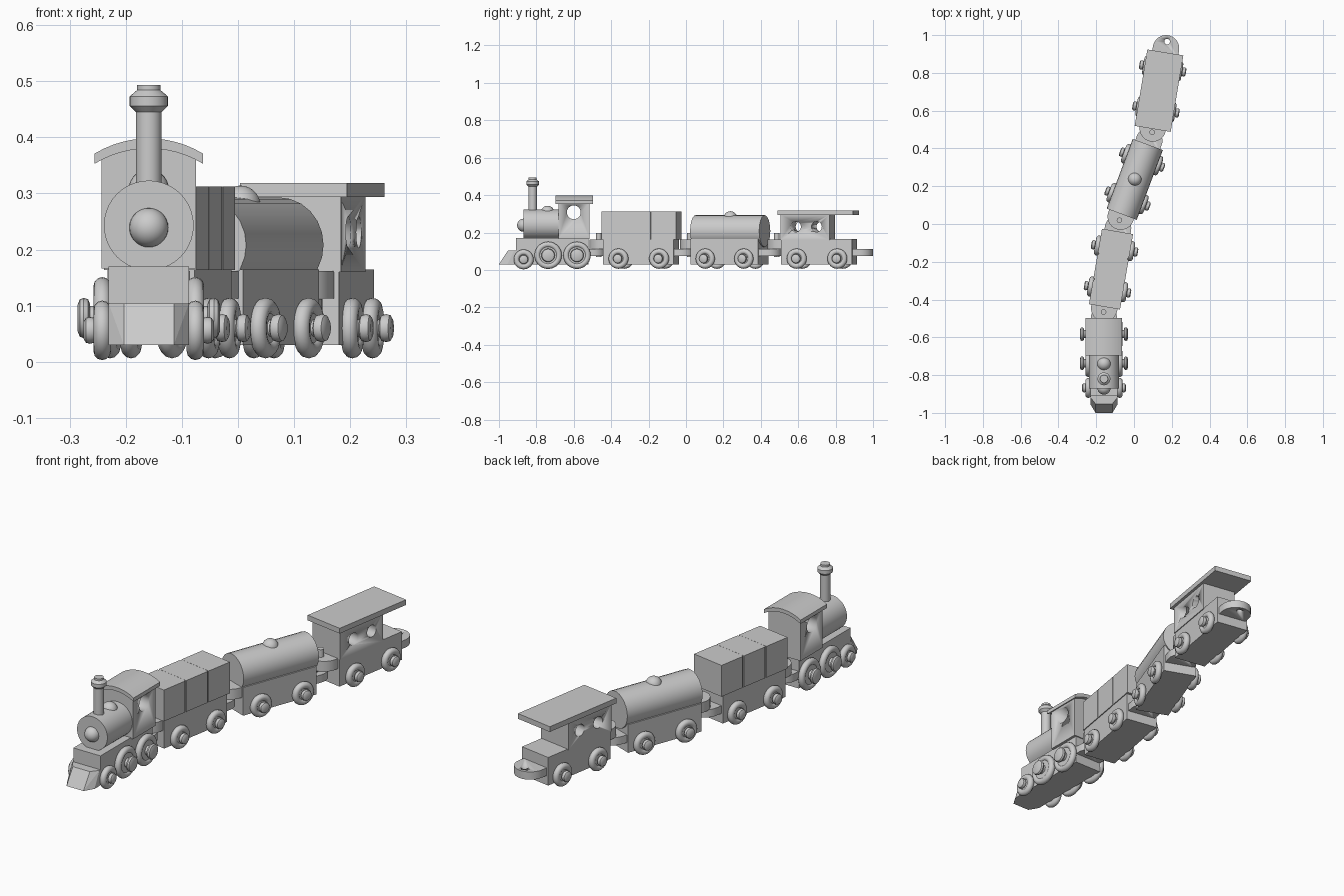
import bpy, bmesh
from math import sin, cos, pi, radians
from mathutils import Matrix, Vector

if "Cube" in bpy.data.objects:
    bpy.data.objects.remove(bpy.data.objects["Cube"])

T = Matrix.Translation


def finish(name, bm, frame, smooth=True):
    bmesh.ops.remove_doubles(bm, verts=bm.verts, dist=1e-5)
    bmesh.ops.recalc_face_normals(bm, faces=bm.faces)
    me = bpy.data.meshes.new(name)
    bm.to_mesh(me)
    bm.free()
    ob = bpy.data.objects.new(name, me)
    bpy.context.collection.objects.link(ob)
    ob.matrix_world = frame
    if smooth:
        bpy.ops.object.select_all(action='DESELECT')
        ob.select_set(True)
        bpy.context.view_layer.objects.active = ob
        bpy.ops.object.shade_smooth_by_angle(angle=radians(35))
    return ob


def prism(name, pts, vec, frame):
    """Extrude a planar outline of 3D points along vec."""
    bm = bmesh.new()
    face = bm.faces.new([bm.verts.new(p) for p in pts])
    ext = bmesh.ops.extrude_face_region(bm, geom=[face])
    bmesh.ops.translate(bm, vec=vec, verts=[g for g in ext['geom'] if isinstance(g, bmesh.types.BMVert)])
    return finish(name, bm, frame)


def box(name, x, y0, y1, z0, z1, frame):
    """Box of half width x."""
    return prism(name, [(-x, y0, z0), (x, y0, z0), (x, y1, z0), (-x, y1, z0)], (0, 0, z1 - z0), frame)


def lathe(name, profile, frame, n=32, closed=False):
    """Revolve (radius, height) points about local z."""
    bm = bmesh.new()
    rings = [[bm.verts.new((r * cos(2 * pi * i / n), r * sin(2 * pi * i / n), h)) for i in range(n)]
             for r, h in profile]
    m = len(rings)
    for a in range(m if closed else m - 1):
        for i in range(n):
            j = (i + 1) % n
            bm.faces.new((rings[a][i], rings[a][j], rings[(a + 1) % m][j], rings[(a + 1) % m][i]))
    return finish(name, bm, frame)


def ball(name, r, pos, frame):
    bm = bmesh.new()
    bmesh.ops.create_uvsphere(bm, u_segments=24, v_segments=14, radius=r)
    return finish(name, bm, frame @ T(pos))


def rod(name, r, h0, h1, frame, n=24):
    return lathe(name, [(0, h0), (r, h0), (r, h1), (0, h1)], frame, n)


def drill(target, r, h0, h1, frame):
    cutter = rod("hole_cutter", r, h0, h1, frame)
    cutter.hide_render = True
    cutter.hide_viewport = True
    mod = target.modifiers.new("hole", 'BOOLEAN')
    mod.operation = 'DIFFERENCE'
    mod.object = cutter
    mod.solver = 'EXACT'


SIDE = Matrix.Rotation(pi / 2, 4, 'Y')      # local z -> +x
ALONG = Matrix.Rotation(-pi / 2, 4, 'X')    # local z -> +y


def wheel_pair(y, z, radius, off, hub_r, hub_out, frame):
    """Rounded tyres with web, axle and rounded hub cap on both sides."""
    ring = [2 * pi * i / 12 for i in range(12)]
    for s in (1, -1):
        f = frame @ T((0, y, z)) @ Matrix.Rotation(s * pi / 2, 4, 'Y')
        t = 0.0155
        lathe("tyre", [(radius - t + t * cos(a), off + t * sin(a)) for a in ring], f, 28, True)
        rod("wheel_web", radius - t, off - 0.01, off + 0.009, f)
        rod("axle", hub_r * 0.6, 0, hub_out - 0.005, f, 20)
        h, e = hub_out, hub_r
        lathe("hub_cap", [(0, h - .022), (e * .7, h - .022), (e * .92, h - .019), (e, h - .011),
                          (e * .92, h - .004), (e * .65, h), (0, h)], f, 20)


def rounded_tab(name, y, z0, z1, back, frame):
    """Half round plate: straight edge at y=back, round centre at y."""
    s = -1 if back > y else 1
    arc = [(0.07 * cos(pi * i / 16), y + s * 0.07 * sin(pi * i / 16), z0) for i in range(17)]
    return prism(name, [(.07, back, z0)] + arc + [(-.07, back, z0)], (0, 0, z1 - z0), frame)


def rear_coupler(y, back, hole_y, frame):
    tab = rounded_tab("rear_coupler", y, .075, .112, back, frame)
    drill(tab, .015, .05, .15, frame @ T((0, hole_y, 0)))


# ---- locomotive (origin on its centre line) ----
E = T((-0.159, 0, 0))
box("engine_chassis", .0715, -.91, -.52, .03, .17, E)
bm = bmesh.new()                             # sloped cowcatcher
for z, pts in ((.03, ((.0445, -1.0), (.0715, -.955))), (.104, ((.0445, -.952), (.0715, -.918)))):
    for x, y in pts + ((.0715, -.905),):
        for s in (1, -1):
            bm.verts.new((s * x, y, z))
bmesh.ops.convex_hull(bm, input=bm.verts)
finish("cowcatcher", bm, E, False)

rod("boiler", .08, -.87, -.67, E @ T((0, 0, .243)) @ ALONG, 40)
ball("boiler_nose", .035, (0, -.868, .239), E)
ball("steam_dome", .036, (0, -.74, .307), E)
lathe("chimney", [(0, .29), (.023, .29), (.023, .445), (.034, .456), (.034, .473),
                  (.021, .484), (.021, .493), (0, .493)], E @ T((0, -.82, 0)), 28)


def arch(half, edge, top, y):
    """Circular arc across x from +half to -half."""
    rise = top - edge
    R = (half * half + rise * rise) / (2 * rise)
    out = []
    for i in range(13):
        x = half * (1 - i / 6)
        out.append((x, y, top - R + (R * R - x * x) ** .5))
    return out


cab = prism("cab", [(-.084, -.682, .166), (.084, -.682, .166)] + arch(.084, .362, .384, -.682), (0, .167, 0), E)
drill(cab, .037, -.2, .2, E @ T((0, -.6, .308)) @ SIDE)
prism("cab_roof", arch(.0965, .371, .398, -.697) + arch(.0965, .353, .380, -.697)[::-1], (0, .2, 0), E)

wheel_pair(-.868, .056, .053, .083, .024, .116, E)
for y in (-.737, -.583):
    wheel_pair(y, .078, .073, .083, .036, .127, E)
rear_coupler(-.5, -.53, -.466, E)

# ---- wagons: origin at the front coupling pin, +y runs rearward ----


def wagon(x, y, angle):
    F = T((x, y, 0)) @ Matrix.Rotation(-radians(angle), 4, 'Z')
    box("wagon_chassis", .079, .035, .42, .03, .164, F)
    rounded_tab("front_coupler", .02, .113, .162, .05, F)
    rear_coupler(.45, .41, .486, F)
    rod("coupling_pin", .0145, .07, .198, F, 16)
    for wy in (.122, .342):
        wheel_pair(wy, .06, .054, .089, .025, .125, F)
    return F


# Freight wagon with three grooved crates
G = wagon(-.161, -.466, 9.8)
box("cargo_core", .078, .03, .432, .164, .312, G)
for i in range(3):
    box("cargo_block", .0835, .028 + i * .1375, .158 + i * .1375, .1635, .3125, G)

# Tank wagon
K = wagon(-.077, .02, 20.5)
rod("tank", .085, .034, .428, K @ T((0, 0, .208)) @ ALONG, 24)
ball("tank_dome", .036, (0, .232, .278), K)

# Guard's wagon with flat overhanging roof and rear porch
C = wagon(.096, .486, 9.4)
body = box("guard_cabin", .083, .033, .30, .16, .297, C)
for wy in (.116, .229):
    drill(body, .028, -.2, .2, C @ T((0, wy, .231)) @ SIDE)
box("guard_roof", .0965, .018, .428, .294, .319, C)
